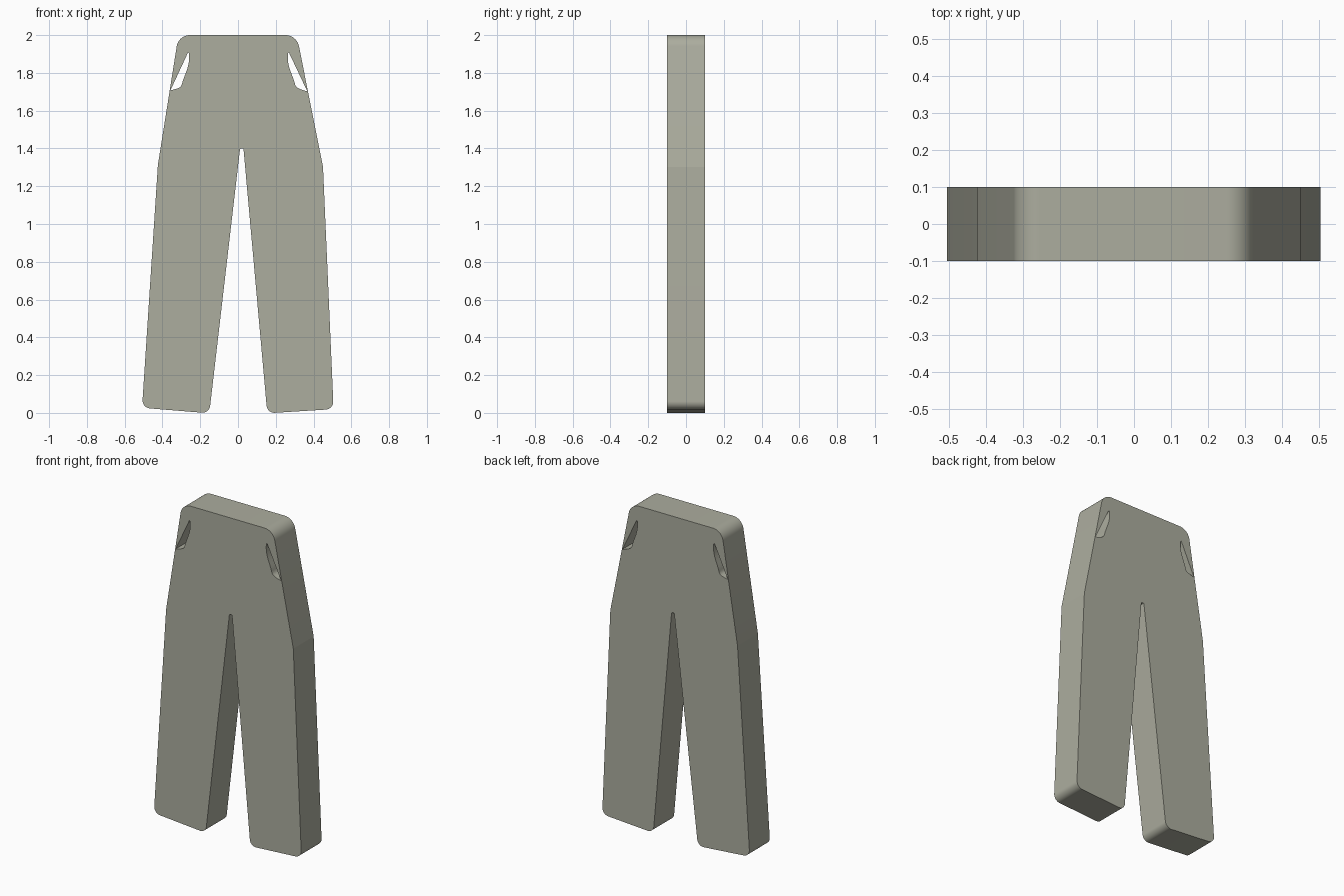
import bpy, bmesh, math
from mathutils import Vector
from mathutils.geometry import interpolate_bezier

cube = bpy.data.objects.get("Cube")
if cube:
    bpy.data.objects.remove(cube, do_unlink=True)

DEPTH = 0.2


def flat(p):
    return Vector((p[0], 0, p[1]))


def rounded_outline(corners, steps=20):
    """Replace each (x, z, trim) corner with an arc; trim 0 stays sharp."""
    pts = []
    for i, (x, z, trim) in enumerate(corners):
        c = flat((x, z))
        if not trim:
            pts.append(c)
            continue
        a = (flat(corners[i - 1]) - c).normalized()
        b = (flat(corners[(i + 1) % len(corners)]) - c).normalized()
        turn = math.pi - a.angle(b)
        handle = 4 / 3 * math.tan(turn / 4) * trim / math.tan(turn / 2)
        pts += interpolate_bezier(c + a * trim, c + a * (trim - handle),
                                  c + b * (trim - handle), c + b * trim, steps + 1)
    return pts


def pocket_outline(tip, top, side):
    """Slit pocket: straight opening edge and a curved bag towards the middle."""
    tip, top = flat(tip), flat(top)
    inner = top + Vector((-side * 0.006, 0, -0.03))
    low = top + Vector((side * 0.03, 0, -0.16))
    down = Vector((side * 0.013, 0, -0.06))
    pts = interpolate_bezier(top, top + Vector((-side * 0.006, 0, 0.004)),
                             inner + Vector((0, 0, 0.015)), inner, 10)
    pts += interpolate_bezier(inner, inner + Vector((0, 0, -0.05)), low - down * 0.5, low, 14)[1:]
    pts += interpolate_bezier(low, low + down * 0.5,
                              tip + Vector((-side * 0.04, 0, 0.012)), tip, 20)[1:]
    return pts


# Trouser silhouette, clockwise from the waistband
silhouette = rounded_outline([
    (-0.315, 2.0, 0.06), (0.311, 2.0, 0.06),
    (0.45, 1.303, 0),
    (0.506, 0.02, 0.042), (0.155, -0.002, 0.04),
    (0.029, 1.4, 0.006), (0.011, 1.4, 0.006),
    (-0.152, -0.002, 0.04), (-0.508, 0.027, 0.042),
    (-0.424, 1.314, 0),
])
pockets = [
    pocket_outline((-0.358, 1.707), (-0.265, 1.907), -1),
    pocket_outline((0.367, 1.702), (0.27, 1.907), 1),
]

# Fill the outline around the pockets and extrude it to full depth
bm = bmesh.new()
for loop in [silhouette] + pockets:
    verts = [bm.verts.new(p + Vector((0, -DEPTH / 2, 0))) for p in loop]
    for i, v in enumerate(verts):
        bm.edges.new((verts[i - 1], v))
bmesh.ops.triangle_fill(bm, edges=bm.edges[:], use_beauty=True, normal=(0, -1, 0))
ext = bmesh.ops.extrude_face_region(bm, geom=bm.faces[:], use_keep_orig=True)
back = [g for g in ext["geom"] if isinstance(g, bmesh.types.BMVert)]
bmesh.ops.translate(bm, verts=back, vec=(0, DEPTH, 0))
bmesh.ops.recalc_face_normals(bm, faces=bm.faces[:])

mesh = bpy.data.meshes.new("trousers")
bm.to_mesh(mesh)
bm.free()
trousers = bpy.data.objects.new("trousers", mesh)
bpy.context.collection.objects.link(trousers)

# Khaki grey cloth
cloth = bpy.data.materials.new("khaki_grey")
cloth.use_nodes = True
color = (0.413, 0.418, 0.345, 1)
cloth.diffuse_color = color
cloth.node_tree.nodes["Principled BSDF"].inputs["Base Color"].default_value = color
mesh.materials.append(cloth)

# Smooth the rounded corners only
bpy.ops.object.select_all(action="DESELECT")
trousers.select_set(True)
bpy.context.view_layer.objects.active = trousers
bpy.ops.object.shade_smooth_by_angle(angle=math.radians(5.2))
